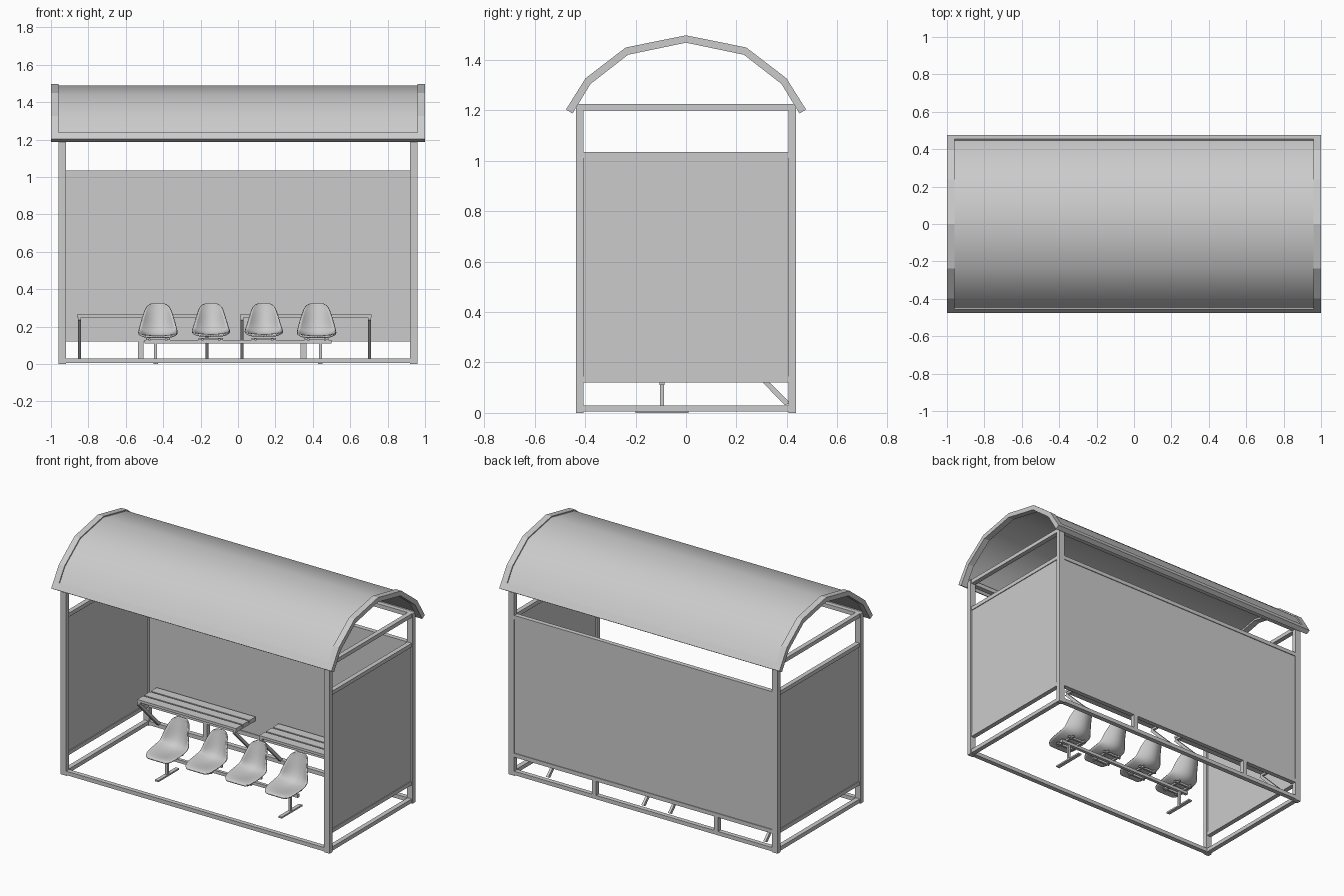
import bpy, bmesh, math
from mathutils import Vector

cube = bpy.data.objects.get("Cube")
if cube:
    bpy.data.objects.remove(cube, do_unlink=True)

grey = bpy.data.materials.new("light_grey")
grey.use_nodes = True
grey.diffuse_color = (0.6, 0.6, 0.6, 1)
grey.node_tree.nodes["Principled BSDF"].inputs["Base Color"].default_value = (0.6, 0.6, 0.6, 1)


def make(name, bm):
    bmesh.ops.recalc_face_normals(bm, faces=bm.faces)
    mesh = bpy.data.meshes.new(name)
    bm.to_mesh(mesh)
    bm.free()
    mesh.materials.append(grey)
    ob = bpy.data.objects.new(name, mesh)
    bpy.context.collection.objects.link(ob)
    return ob


def box(name, x, y, z):
    """Box from (low, high) ranges."""
    bm = bmesh.new()
    bmesh.ops.create_cube(bm, size=1)
    for v in bm.verts:
        v.co = [(a + b) / 2 + c * (b - a) for (a, b), c in zip((x, y, z), v.co)]
    return make(name, bm)


def extrude(name, outline, x0, x1):
    """Extrude a closed (y, z) outline along x."""
    bm = bmesh.new()
    face = bm.faces.new([bm.verts.new((x0, y, z)) for y, z in outline])
    new = bmesh.ops.extrude_face_region(bm, geom=[face])["geom"]
    bmesh.ops.translate(bm, vec=(x1 - x0, 0, 0),
                        verts=[v for v in new if isinstance(v, bmesh.types.BMVert)])
    return make(name, bm)


def smooth(ob, angle):
    bpy.ops.object.select_all(action='DESELECT')
    ob.select_set(True)
    bpy.context.view_layer.objects.active = ob
    bpy.ops.object.shade_smooth_by_angle(angle=math.radians(angle))


# Main frame: corner posts and long rails
XO, XI = 0.96, 0.92
YO, YI = 0.437, 0.407
for sx, side in ((-1, "right"), (1, "left")):
    sxr = sorted((sx * XO, sx * XI))
    bar = sorted((sx * (XO - 0.005), sx * (XI + 0.005)))
    for sy, end in ((-1, "front"), (1, "back")):
        box(f"{end}_{side}_post", sxr, sorted((sy * YO, sy * YI)), (0, 1.225))
    for name, z in (("bottom", (0.005, 0.03)), ("lower", (0.12, 0.145)),
                    ("upper", (1.01, 1.035)), ("top", (1.2, 1.225))):
        box(f"{side}_{name}_rail", bar, (-YI, YI), z)
    mid = sx * (XO + XI) / 2
    box(f"{side}_wall_panel", (mid - 0.01, mid + 0.01), (-YI, YI), (0.145, 1.01))

for name, z in (("bottom", (0.005, 0.03)), ("lower", (0.12, 0.145)),
                ("upper", (1.01, 1.035)), ("top", (1.2, 1.225))):
    box(f"back_{name}_rail", (-XI, XI), (YI, YO), z)
    if name in ("bottom", "top"):
        box(f"front_{name}_rail", (-XI, XI), (-YO, -YI), z)
box("back_wall_panel", (-XI, XI), (0.412, 0.432), (0.145, 1.01))
for x in (-0.52, 0.35):
    box("back_rail_support", (x - 0.015, x + 0.015), (YI, YO), (0.005, 0.12))

# Arched roof: end arches, edge bars and the sheet between them
outer_half = [(0.476, 1.203), (0.398, 1.327), (0.239, 1.449)]
inner_half = [(0.450, 1.187), (0.379, 1.304), (0.230, 1.420)]


def arch(half, top):
    return half + [(0, top)] + [(-y, z) for y, z in reversed(half)]


outer, inner = arch(outer_half, 1.497), arch(inner_half, 1.468)


def between(t):
    return [(a + (c - a) * t, b + (d - b) * t) for (a, b), (c, d) in zip(outer, inner)]


for s, side in ((-1, "right"), (1, "left")):
    extrude(f"{side}_roof_arch", outer + inner[::-1], s * 0.96, s * 1.0)


def lerp(p, q, t):
    return (p[0] + (q[0] - p[0]) * t, p[1] + (q[1] - p[1]) * t)


for i, j, end in ((0, 1, "back"), (-1, -2, "front")):
    edge = [outer[i], lerp(outer[i], outer[j], 0.29),
            lerp(inner[i], inner[j], 0.29), inner[i]]
    extrude(f"{end}_roof_edge_bar", edge, -0.96, 0.96)
sheet = extrude("roof_sheet", between(0.25) + between(0.6)[::-1], -0.96, 0.96)
smooth(sheet, 45)


# Slatted tables on slanting brackets
def table(x0, x1):
    for k in range(3):
        y = 0.2 + 0.07 * k
        box("table_slat", (x0, x1), (y, y + 0.06), (0.25, 0.266))
    for x in (x0 + 0.004, x1 - 0.02):
        box("table_bearer", (x, x + 0.016), (0.2, YI), (0.236, 0.25))
        extrude("table_strut", [(0.393, 0.03), (0.412, 0.04), (0.215, 0.236), (0.19, 0.236)],
                x, x + 0.016)


table(-0.86, -0.155)
table(0.01, 0.715)

# Seat beam with two T-shaped feet
YB = -0.095
box("seat_beam", (-0.5, 0.5), (YB - 0.01, YB + 0.01), (0.11, 0.13))
for x in (-0.44, 0.44):
    box("seat_post", (x - 0.008, x + 0.008), (YB - 0.008, YB + 0.008), (0.008, 0.11))
    box("seat_foot", (x - 0.012, x + 0.012), (-0.2, 0.01), (0, 0.01))

# Moulded shell seats: rows of (y, z, half width, edge rise, edge forward)
rows = [(-0.22, 0.148, 0.07, 0.0, 0.0), (-0.2, 0.156, 0.095, 0.004, 0.0),
        (-0.13, 0.146, 0.103, 0.022, 0.0), (-0.05, 0.144, 0.102, 0.036, 0.0),
        (-0.005, 0.16, 0.096, 0.036, 0.03), (0.018, 0.21, 0.086, 0.02, 0.045),
        (0.032, 0.27, 0.072, 0.006, 0.035), (0.042, 0.31, 0.06, 0.0, 0.02),
        (0.044, 0.324, 0.036, 0.0, 0.01)]


def seat(x0):
    bm = bmesh.new()
    n = 8
    grid = []
    for y, z, w, rise, fwd in rows:
        us = [2 * k / n - 1 for k in range(n + 1)]
        grid.append([bm.verts.new((x0 + w * u, y - fwd * u * u, z + rise * u * u)) for u in us])
    for a, b in zip(grid, grid[1:]):
        for k in range(n):
            bm.faces.new((a[k], a[k + 1], b[k + 1], b[k]))
    shell = make("seat_shell", bm)
    sub = shell.modifiers.new("Subdivision", 'SUBSURF')
    sub.levels = sub.render_levels = 1
    shell.modifiers.new("Thickness", 'SOLIDIFY').thickness = 0.008
    smooth(shell, 60)
    # Bracket under the shell
    for y in (-0.15, -0.045):
        box("seat_bracket_bar", (x0 - 0.065, x0 + 0.065), (y - 0.006, y + 0.006), (0.128, 0.14))
    for dx in (-0.045, 0.045):
        box("seat_bracket_arm", (x0 + dx - 0.006, x0 + dx + 0.006), (-0.17, -0.02), (0.126, 0.138))


for x in (-0.428, -0.145, 0.138, 0.42):
    seat(x)
